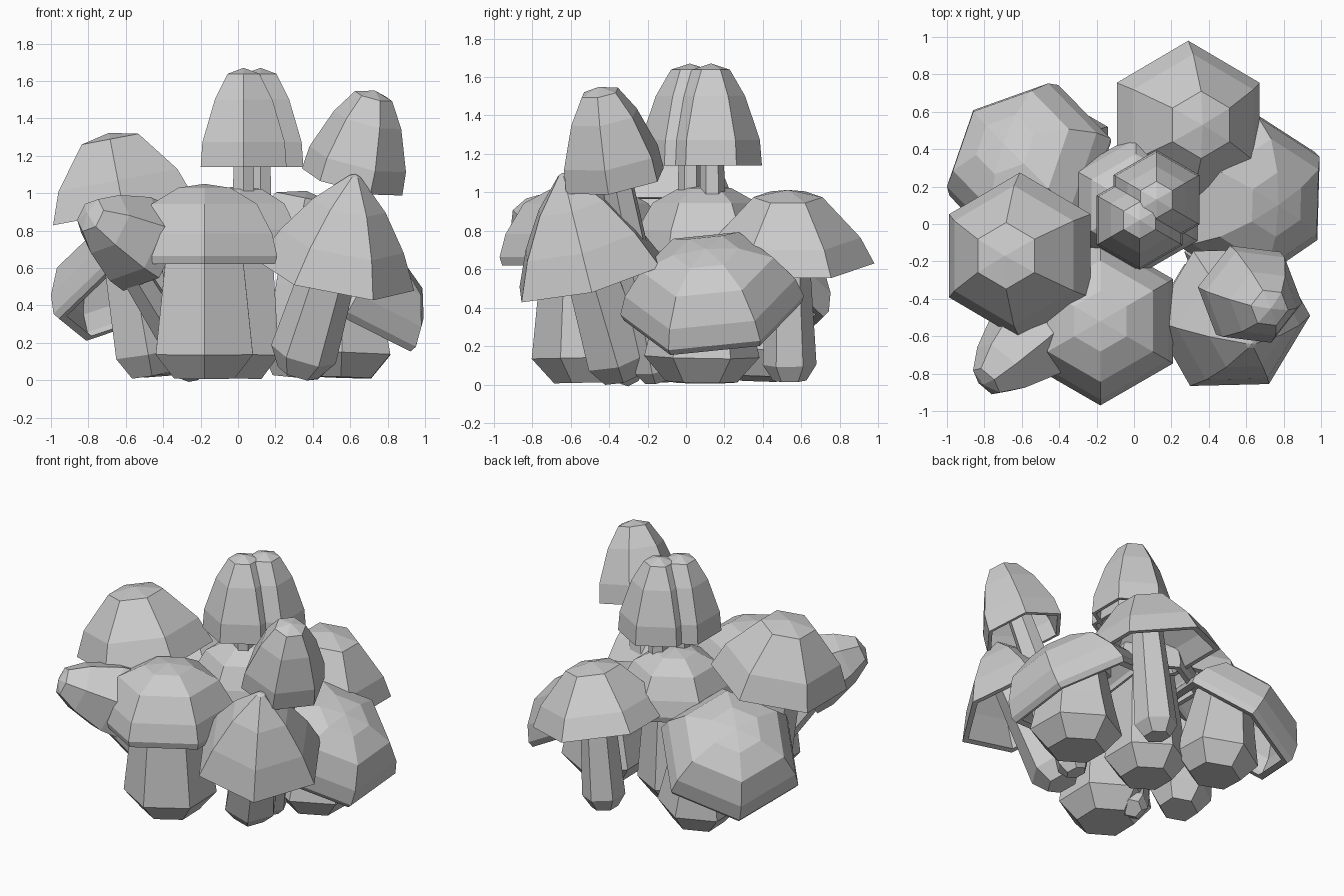
import bpy, bmesh, math
from mathutils import Vector, Matrix

if "Cube" in bpy.data.objects:
    bpy.data.objects.remove(bpy.data.objects["Cube"])


def lathe(name, profile, origin, axis, twist=0.0):
    """Six-sided revolve of (radius, height) points along a tilted axis."""
    bm = bmesh.new()
    rings = []
    for r, h in profile:
        if r == 0:
            rings.append([bm.verts.new((0, 0, h))])
        else:
            angles = [math.radians(30 + 60 * i + twist) for i in range(6)]
            rings.append([bm.verts.new((r * math.cos(a), r * math.sin(a), h)) for a in angles])
    for a, b in zip(rings, rings[1:]):
        for i in range(6):
            j = (i + 1) % 6
            if len(a) == 1:
                bm.faces.new((a[0], b[j], b[i]))
            elif len(b) == 1:
                bm.faces.new((a[i], a[j], b[0]))
            else:
                bm.faces.new((a[i], a[j], b[j], b[i]))
    bmesh.ops.recalc_face_normals(bm, faces=bm.faces[:])
    mesh = bpy.data.meshes.new(name)
    rot = Vector((0, 0, 1)).rotation_difference(Vector(axis)).to_matrix().to_4x4()
    bm.transform(Matrix.Translation(origin) @ rot)
    bm.to_mesh(mesh)
    bm.free()
    bpy.context.collection.objects.link(bpy.data.objects.new(name, mesh))


# Outer cap shapes from rim to tip: fractions of cap radius and cap height
DOME = [(0.97, 0), (1, 0.1), (0.93, 0.38), (0.72, 0.75), (0.36, 0.95), (0, 1)]
BELL = [(1, 0), (0.84, 0.4), (0.40, 0.92), (0, 1)]
CONE = [(1, 0), (0.78, 0.34), (0.46, 0.69), (0.07, 0.98), (0, 1)]
TALL = [(1, 0), (0.96, 0.25), (0.67, 0.68), (0.37, 0.94), (0, 1)]
SKIRT = [(1, 0), (0.84, 0.35), (0.40, 0.90), (0, 1)]


def mushroom(name, base, rim, axis, shape, r, h, stem_r, twist=0.0, stem_dir=None):
    base, rim, axis = Vector(base), Vector(rim), Vector(axis).normalized()
    # Cap with a hollow underside that follows the outer shape
    inner = [(0.9 * a * r, 0.87 * b * h) for a, b in reversed(shape)]
    lathe(name + "_cap", inner + [(a * r, b * h) for a, b in shape], rim, axis, twist)
    # Stem with a chamfered foot, running up inside the cap
    line = Vector(stem_dir) if stem_dir else rim + axis * h * 0.72 - base
    n = line.length
    foot = min(0.13, 0.6 * stem_r)
    stem = [(0, 0), (0.62 * stem_r, 0), (stem_r, foot), (0.85 * stem_r, 0.55 * n),
            (0.68 * stem_r, n), (0, n)]
    lathe(name + "_stem", stem, base, line, twist if stem_dir is None else 0)


# Large caps around the cluster
mushroom("front_mushroom", (-0.18, -0.5, 0.01), (-0.18, -0.52, 0.62), (0, 0, 1), DOME, 0.45, 0.43, 0.30)
mushroom("back_mushroom", (0.26, 0.54, 0.02), (0.29, 0.53, 0.63), (0.2, 0, 1), SKIRT, 0.45, 0.39, 0.14)
mushroom("back_left_mushroom", (-0.36, 0.38, 0.03), (-0.54, 0.29, 0.47), (-0.4, 0.36, 0.8), DOME, 0.48, 0.38, 0.27,
         -15, (-0.06, 0.02, 0.62))
mushroom("left_mushroom", (-0.46, -0.1, 0.03), (-0.61, -0.17, 0.90), (-0.19, 0.0, 1), BELL, 0.445, 0.43, 0.2)
mushroom("right_mushroom", (0.55, 0.08, 0.015), (0.58, 0.14, 0.38), (0.5, -0.1, 0.85), DOME, 0.48, 0.38, 0.30,
         0, (0.02, 0.01, 0.58))
mushroom("centre_mushroom", (-0.02, 0.1, 0.01), (0.01, 0.1, 0.66), (0, 0, 1), DOME, 0.38, 0.38, 0.27)
mushroom("pointed_mushroom", (0.32, -0.33, 0.04), (0.52, -0.5, 0.56), (0.2, -0.26, 1), CONE, 0.43, 0.57, 0.18, 30)

# Small tall caps
mushroom("side_mushroom", (-0.22, -0.28, 0.03), (-0.5, -0.57, 0.71), (-0.32, -0.30, 0.19), TALL, 0.26, 0.46, 0.10)
mushroom("upper_right_mushroom", (0.36, -0.15, 0.02), (0.61, -0.37, 1.06), (0.25, -0.17, 1), TALL, 0.28, 0.51, 0.11, 22)
mushroom("top_mushroom_1", (0.03, 0.03, 0.1), (0.03, 0.02, 1.14), (0, 0, 1), TALL, 0.265, 0.53, 0.08)
mushroom("top_mushroom_2", (0.12, 0.15, 0.1), (0.12, 0.13, 1.14), (0, 0, 1), TALL, 0.265, 0.53, 0.08)
